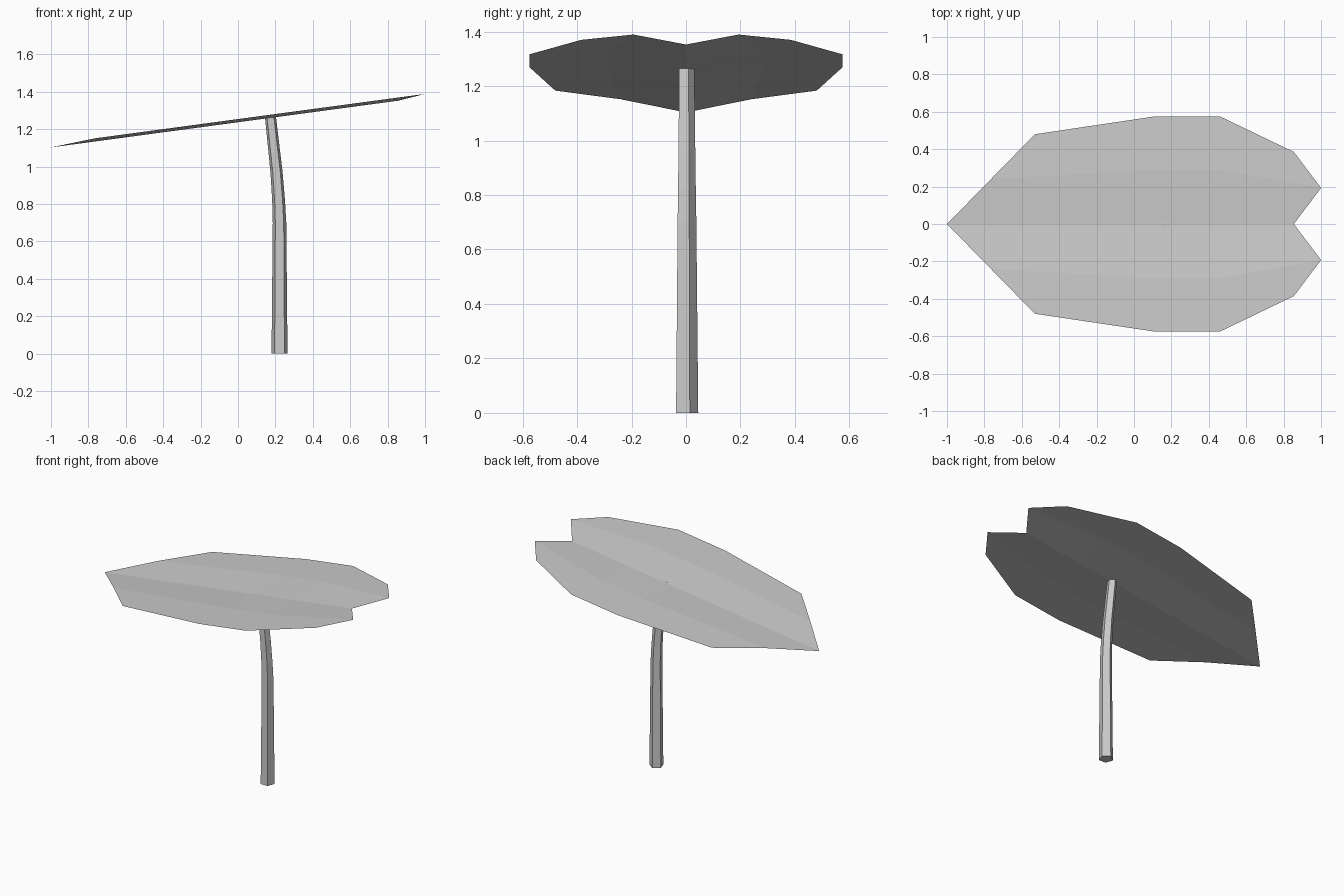
import bpy, bmesh, math
from mathutils import Vector, Matrix

cube = bpy.data.objects.get("Cube")
if cube:
    bpy.data.objects.remove(cube, do_unlink=True)

grey = bpy.data.materials.new("plain grey")
grey.use_nodes = True
colour = (0.6, 0.6, 0.6, 1)
grey.diffuse_color = colour
grey.node_tree.nodes["Principled BSDF"].inputs["Base Color"].default_value = colour


def make_object(name, bm):
    mesh = bpy.data.meshes.new(name)
    bm.to_mesh(mesh)
    bm.free()
    mesh.materials.append(grey)
    obj = bpy.data.objects.new(name, mesh)
    bpy.context.collection.objects.link(obj)
    return obj


# Leaf blade: sloping sheet with a low midrib and a raised fold on each half
def blade_point(bm, x, y):
    slope = 1.103 + 0.1345 * (x + 1)
    return bm.verts.new((x, y, slope + (0.017 if y > 0 else 0)))


bm = bmesh.new()
midrib = [blade_point(bm, x, 0) for x in (-1, 0.11, 0.46, 0.855)]
fold = [blade_point(bm, x, y) for x, y in
        ((-0.765, 0.24), (0.11, 0.29), (0.46, 0.29), (1, 0.193))]
rim = [blade_point(bm, x, y) for x, y in
       ((-0.53, 0.48), (0.11, 0.575), (0.46, 0.575), (0.855, 0.385))]
for inner, outer in ((midrib, fold), (fold, rim)):
    for i in range(3):
        bm.faces.new((inner[i], inner[i + 1], outer[i + 1], outer[i]))
leaf = make_object("leaf_blade", bm)
mirror = leaf.modifiers.new("mirror_halves", 'MIRROR')
mirror.use_axis = (False, True, False)

# Stem: tapering five-sided tube that bends towards the leaf tip
path = ((0.222, 0, 0.045), (0.222, 0.7, 0.038), (0.217, 0.82, 0.036),
        (0.206, 0.97, 0.034), (0.174, 1.262, 0.031))
bm = bmesh.new()
rings = []
for i, (x, z, radius) in enumerate(path):
    before, after = path[max(i - 1, 0)], path[min(i + 1, len(path) - 1)]
    lean = math.atan2(after[0] - before[0], after[1] - before[1])
    lean = 0 if i == 0 else lean
    turn = Matrix.Rotation(lean, 3, 'Y')
    ring = []
    for side in range(5):
        angle = math.pi / 2 + math.tau * side / 5
        offset = Vector((math.cos(angle), math.sin(angle), 0)) * radius
        ring.append(bm.verts.new(Vector((x, 0, z)) + turn @ offset))
    rings.append(ring)
for low, high in zip(rings, rings[1:]):
    for s in range(5):
        t = (s + 1) % 5
        bm.faces.new((low[s], low[t], high[t], high[s]))
bm.faces.new(rings[0][::-1])
bm.faces.new(rings[-1])
make_object("stem", bm)
